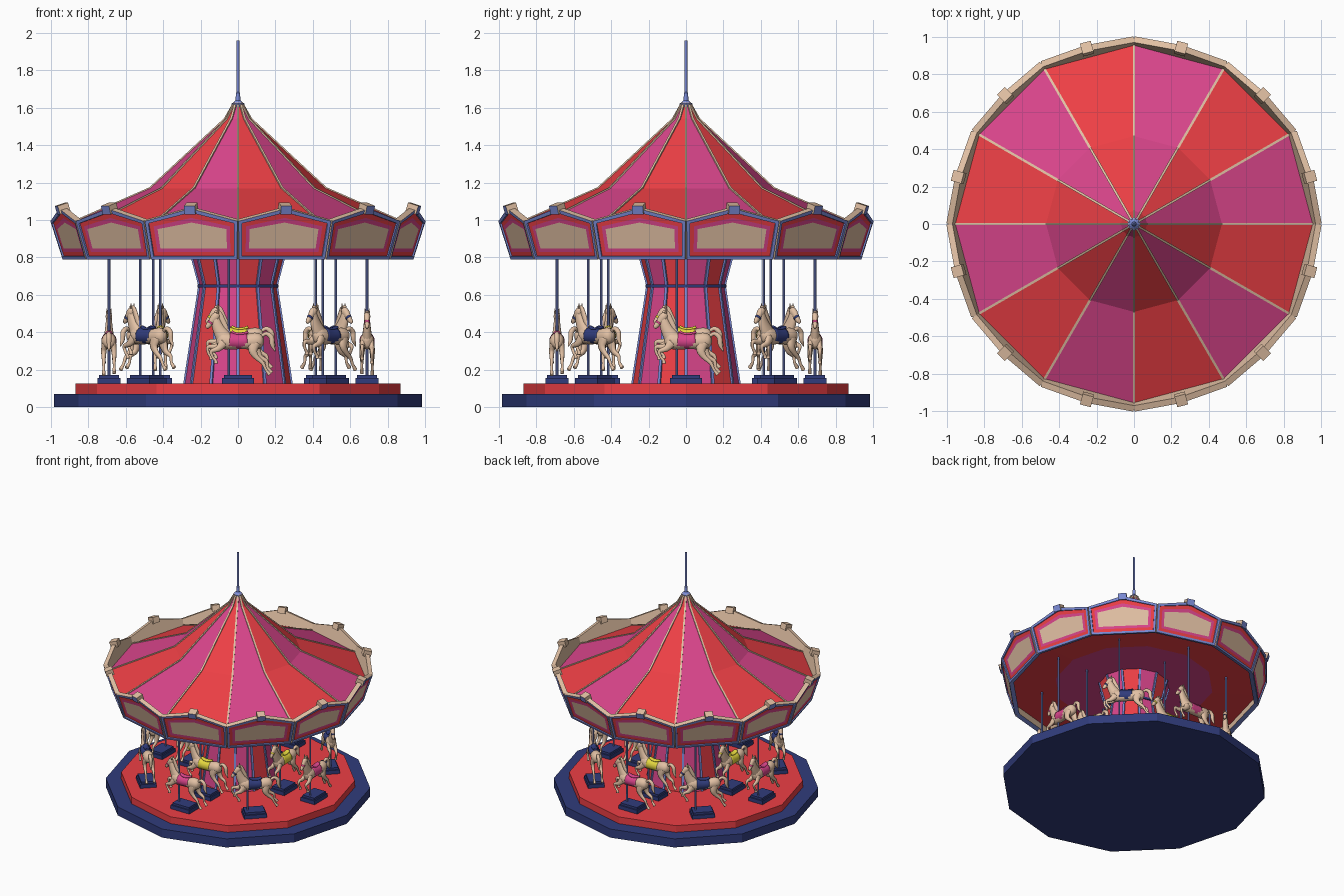
import bpy, bmesh
from math import sin, cos, pi, radians
from mathutils import Vector, Matrix

if "Cube" in bpy.data.objects:
    bpy.data.objects.remove(bpy.data.objects["Cube"])


def mat(name, rgb):
    m = bpy.data.materials.new(name)
    m.diffuse_color = (*rgb, 1)
    m.use_nodes = True
    m.node_tree.nodes["Principled BSDF"].inputs["Base Color"].default_value = m.diffuse_color
    return m


RED = mat("red", (.85, .05, .06))
PINK = mat("pink", (.70, .06, .26))
NAVY = mat("navy", (.03, .045, .2))
BLUE = mat("blue", (.2, .26, .68))
BEIGE = mat("beige", (.76, .53, .37))
YELLOW = mat("yellow", (.8, .7, .05))


def make_mesh(name, bm, mats, smooth=False):
    bmesh.ops.recalc_face_normals(bm, faces=bm.faces)
    me = bpy.data.meshes.new(name)
    bm.to_mesh(me)
    bm.free()
    for m in mats:
        me.materials.append(m)
    for p in me.polygons:
        p.use_smooth = smooth
    return me


def place(name, me, M=Matrix()):
    o = bpy.data.objects.new(name, me)
    bpy.context.collection.objects.link(o)
    o.matrix_world = M
    return o


def lathe(name, profile, mats, pick=lambda i, k: 0, n=12, caps=True, smooth=False):
    """Revolve (radius, z) points with n flat sides; pick() gives the material slot."""
    bm = bmesh.new()
    rings = [[bm.verts.new((r * cos(2 * pi * i / n), r * sin(2 * pi * i / n), z)) for i in range(n)]
             for r, z in profile]
    for k in range(len(rings) - 1):
        for i in range(n):
            j = (i + 1) % n
            f = bm.faces.new((rings[k][i], rings[k][j], rings[k + 1][j], rings[k + 1][i]))
            f.material_index = pick(i, k)
    if caps:
        bm.faces.new(rings[0])
        bm.faces.new(rings[-1])
    return place(name, make_mesh(name, bm, mats, smooth))


def loft(bm, pts, n=10, steps=4, slot=0):
    """Tube through (x, y, z, side radius, height radius) points, smoothly interpolated."""
    P = [Vector(p) for p in pts]
    Q = [2 * P[0] - P[1]] + P + [2 * P[-1] - P[-2]]
    S = []
    for a, b, c, d in zip(Q, Q[1:], Q[2:], Q[3:]):
        for s in range(steps):
            t = s / steps
            S.append(b + .5 * t * ((c - a) + t * ((2 * a - 5 * b + 4 * c - d) + t * (3 * (b - c) + d - a)))
                     if steps > 1 else b)
    S.append(P[-1])
    rings = []
    for i, p in enumerate(S):
        t = (S[min(i + 1, len(S) - 1)] - S[max(i - 1, 0)]).to_3d().normalized()
        up = t.cross(Vector((0, 1, 0))).normalized()
        side = up.cross(t)
        rings.append([bm.verts.new(p.to_3d() + side * p[3] * cos(2 * pi * (k + .5) / n)
                                   + up * p[4] * sin(2 * pi * (k + .5) / n)) for k in range(n)])
    faces = [bm.faces.new((r0[k], r0[(k + 1) % n], r1[(k + 1) % n], r1[k]))
             for r0, r1 in zip(rings, rings[1:]) for k in range(n)]
    faces += [bm.faces.new(rings[0]), bm.faces.new(rings[-1])]
    for f in faces:
        f.material_index = slot


def rib_mesh(name, profile, w, m):
    bm = bmesh.new()
    loft(bm, [(r, 0, z, w, w) for r, z in profile], n=4, steps=1)
    return make_mesh(name, bm, [m])


def turn(deg):
    return Matrix.Rotation(radians(deg), 4, 'Z')


# stepped platform
lathe("platform_base", [(.985, 0), (.985, .07)], [NAVY])
lathe("platform_step", [(.87, .07), (.87, .125)], [RED])

# waisted centre column with coloured panels, ribs and waist band
column = [(.285, .125), (.205, .65), (.26, .86)]
lathe("centre_column", column, [PINK, RED], lambda i, k: i % 2)
lathe("column_band", [(.205, .64), (.216, .64), (.216, .656), (.205, .656)], [NAVY], caps=False)
column_rib = rib_mesh("column_rib", column, .011, BLUE)

# roof canopy, hip ribs, flat ceiling
roof = [(.97, .95), (.47, 1.17), (.07, 1.54), (.022, 1.625)]
lathe("roof_canopy", roof, [PINK, RED], lambda i, k: i % 2)
roof_rib = rib_mesh("roof_rib", roof, .009, BEIGE)
lathe("ceiling", [(.94, .875), (.59, .865), (.05, .865)], [RED, PINK], lambda i, k: k)
for i in range(12):
    place("column_rib", column_rib, turn(30 * i))
    place("roof_rib", roof_rib, turn(30 * i))

# finial and flagpole
lathe("finial", [(.032, 1.595), (.034, 1.622), (.013, 1.64), (.011, 1.68), (.007, 1.685), (.007, 1.96)], [BLUE])


# leaning valance panels: framed pentagon with nested borders and a crest tab
def slab(bm, outline, front, back, borders=()):
    n = Vector((1, 0, -.307)).normalized()
    pts = [Vector((.903 + .307 * (z - .79), y, z)) for y, z in outline]
    A = [bm.verts.new(p + n * front) for p in pts]
    B = [bm.verts.new(p - n * back) for p in pts]
    bm.faces.new(B[::-1])
    for i in range(len(pts)):
        j = (i + 1) % len(pts)
        f = bm.faces.new((A[i], B[i], B[j], A[j]))
        f.material_index = 1 if i == 0 else 0
    face = bm.faces.new(A)
    face.material_index = 1
    face.normal_update()
    for w, depth, slot in borders:
        bmesh.ops.inset_individual(bm, faces=[face], thickness=w, depth=depth)
        face.material_index = slot


bm = bmesh.new()
slab(bm, [(-.238, .79), (.238, .79), (.256, .995), (0, 1.062), (-.256, .995)], .004, .03,
     [(.022, 0, 1), (.002, -.008, 2), (.03, 0, 3), (.026, 0, 0)])
slab(bm, [(-.03, 1.035), (.03, 1.035), (.03, 1.08), (-.03, 1.08)], .015, .045)
valance = make_mesh("valance_panel", bm, [BEIGE, BLUE, RED, PINK])
for i in range(12):
    place("valance_panel", valance, turn(30 * i + 15))


# leaping horse, facing +x, with saddle in its own colour
def horse_mesh(saddle):
    bm = bmesh.new()
    # torso, neck, head
    loft(bm, [(-.138, 0, .365, .008, .01), (-.125, 0, .365, .03, .034), (-.09, 0, .365, .04, .045),
              (-.02, 0, .36, .037, .038), (.06, 0, .365, .039, .045), (.095, 0, .375, .03, .04),
              (.115, 0, .38, .008, .012)], n=14)
    loft(bm, [(.07, 0, .375, .03, .045), (.1, 0, .425, .022, .034), (.118, 0, .47, .017, .026),
              (.122, 0, .502, .012, .018)])
    loft(bm, [(.1, 0, .505, .01, .012), (.118, 0, .497, .018, .023), (.142, 0, .468, .014, .018),
              (.162, 0, .444, .011, .013), (.17, 0, .435, .006, .007)])
    # mane and tail
    loft(bm, [(.125, 0, .522, .006, .008), (.1, 0, .513, .008, .014), (.082, 0, .475, .009, .016),
              (.062, 0, .43, .009, .016), (.04, 0, .405, .004, .005)], n=8)
    loft(bm, [(-.12, 0, .385, .008, .008), (-.15, 0, .405, .012, .012), (-.178, 0, .385, .014, .015),
              (-.183, 0, .345, .012, .013), (-.2, 0, .31, .003, .003)], n=8)
    for s in (-1, 1):
        d = .5 + .5 * s  # near and far legs are staggered
        loft(bm, [(.108, .01 * s, .512, .006, .007), (.108, .012 * s, .538, .002, .002)], n=6, steps=1)
        # front leg
        loft(bm, [(.075, .02 * s, .36, .017, .03), (.115 - .01 * d, .026 * s, .335 - .01 * d, .014, .018),
                  (.158 - .015 * d, .026 * s, .335 - .025 * d, .010, .011),
                  (.16 - .025 * d, .026 * s, .305 - .025 * d, .008, .008),
                  (.145 - .025 * d, .026 * s, .28 - .02 * d, .009, .009),
                  (.142 - .025 * d, .026 * s, .265 - .02 * d, .011, .012)], n=8)
        # hind leg
        loft(bm, [(-.09, .02 * s, .36, .019, .036), (-.1 + .02 * d, .027 * s, .315, .016, .026),
                  (-.118 + .02 * d, .028 * s, .28, .012, .016),
                  (-.152 + .02 * d, .028 * s, .258 - .01 * d, .009, .011),
                  (-.158 + .01 * d, .028 * s, .225 - .01 * d, .008, .008),
                  (-.172 + .01 * d, .028 * s, .205 - .01 * d, .01, .01),
                  (-.18 + .01 * d, .028 * s, .195 - .01 * d, .011, .012)], n=8)
    # saddle blanket, seat and bridle strap
    loft(bm, [(-.05, 0, .366, .039, .042), (0, 0, .364, .0405, .042), (.045, 0, .367, .0415, .045)],
         n=14, slot=1)
    loft(bm, [(-.055, 0, .413, .016, .008), (-.03, 0, .405, .022, .008), (.01, 0, .404, .02, .008),
              (.035, 0, .416, .012, .007)], slot=1)
    loft(bm, [(.143, 0, .467, .0155, .0195), (.149, 0, .459, .0145, .018)], steps=1, slot=1)
    return make_mesh("horse", bm, [BEIGE, saddle], True)


# stepped foot block and pole under each horse
bm = bmesh.new()
for size, z in (((.17, .125, .03), .14), ((.15, .105, .02), .162)):
    bmesh.ops.create_cube(bm, size=1, matrix=Matrix.Translation((0, 0, z)) @ Matrix.Diagonal((*size, 1)))
foot = make_mesh("horse_base", bm, [NAVY])
bm = bmesh.new()
bmesh.ops.create_cone(bm, cap_ends=True, segments=10, radius1=.007, radius2=.007, depth=.71,
                      matrix=Matrix.Translation((.05, 0, .515)))
pole = make_mesh("horse_pole", bm, [BLUE])

pink_horse, blue_horse, yellow_horse = horse_mesh(PINK), horse_mesh(NAVY), horse_mesh(YELLOW)
# outer ring of eight, inner ring of four
riders = [(45 * i, .69, *((blue_horse, .015) if i % 2 else (pink_horse, -.012))) for i in range(8)]
riders += [(90 * i, .415, yellow_horse, .015) for i in range(4)]
for ang, r, me, dz in riders:
    M = turn(ang) @ Matrix.Translation((r, 0, 0)) @ turn(-90)
    place("horse", me, M @ Matrix.Translation((0, 0, dz)))
    place("horse_base", foot, M)
    place("horse_pole", pole, M)
